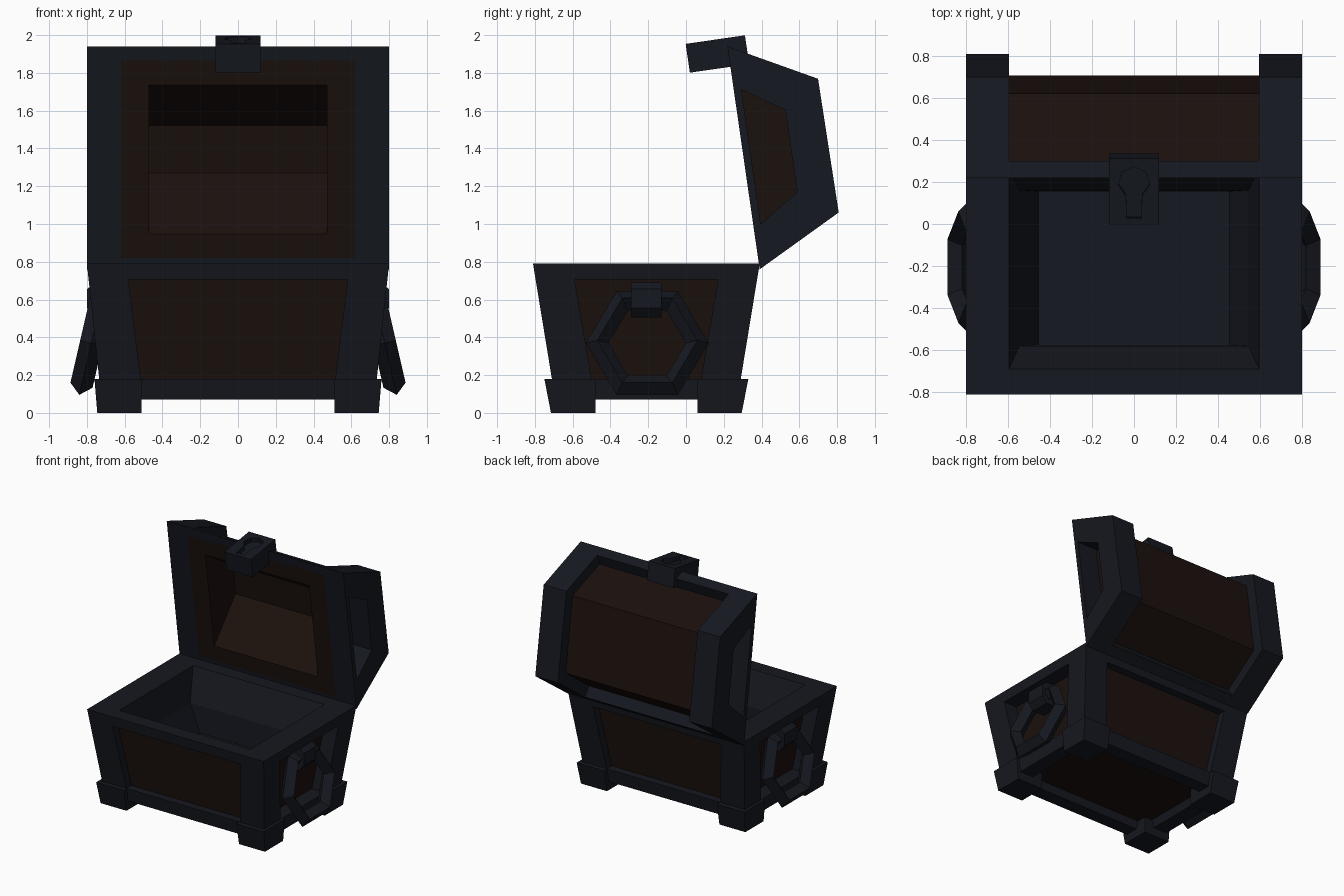
import bpy, bmesh, math
from mathutils import Vector, Matrix

if "Cube" in bpy.data.objects:
    bpy.data.objects.remove(bpy.data.objects["Cube"])


def material(name, rgb):
    m = bpy.data.materials.new(name)
    m.diffuse_color = (*rgb, 1)
    m.use_nodes = True
    m.node_tree.nodes["Principled BSDF"].inputs["Base Color"].default_value = m.diffuse_color
    return m


IRON = material("dark_iron", (0.0075, 0.009, 0.014))
WOOD = material("dark_wood", (0.011, 0.0055, 0.004))
YC = -0.21  # centre of the box in depth


def finish(bm, name):
    bmesh.ops.remove_doubles(bm, verts=bm.verts, dist=0.0005)
    bmesh.ops.recalc_face_normals(bm, faces=bm.faces)
    me = bpy.data.meshes.new(name)
    bm.to_mesh(me)
    bm.free()
    me.materials.append(IRON)
    me.materials.append(WOOD)
    ob = bpy.data.objects.new(name, me)
    bpy.context.collection.objects.link(ob)
    return ob


def chain(bm, rings, mats, start=None, end=None, skip=None):
    """Bridge equal point rings; start/end give cap materials, skip leaves a span open."""
    vs = [[bm.verts.new(p) for p in r] for r in rings]
    n = len(rings[0])
    for k in range(len(rings) - 1):
        if k == skip:
            continue
        for i in range(n):
            j = (i + 1) % n
            bm.faces.new((vs[k][i], vs[k][j], vs[k + 1][j], vs[k + 1][i])).material_index = mats[k]
    for ring, mat in ((vs[0], start), (vs[-1], end)):
        if mat is not None:
            bm.faces.new(ring).material_index = mat


def rect(hx, hy, z):
    return [(sx * hx, YC + sy * hy, z) for sx, sy in ((-1, -1), (1, -1), (1, 1), (-1, 1))]


# Tapered box: half width and half depth at a height
def hx(z): return 0.80 - 0.107 * (0.79 - z)
def hy(z): return 0.60 - 0.164 * (0.79 - z)


Z0, Z1 = 0.07, 0.79
bm = bmesh.new()
chain(bm, [rect(0.58, 0.35, 0.13), rect(0.60, 0.37, Z0), rect(hx(Z0), hy(Z0), Z0),
           rect(hx(Z1), hy(Z1), Z1), rect(0.595, 0.48, Z1), rect(0.545, 0.37, 0.54),
           rect(0.455, 0.365, 0.32)],
      [0] * 6, start=1, end=0, skip=2)


def side_quad(axis, s, a0, z0, a1, z1, d=0):
    pts = []
    for a, z in ((-a0, z0), (a0, z0), (a1, z1), (-a1, z1)):
        if axis == 'y':
            pts.append((a, YC + s * (hy(z) - d), z))
        else:
            pts.append((s * (hx(z) - d), YC + a, z))
    return pts


# Recessed wooden panels on the four walls
for axis, half, lo, hi, depth in (('y', hx, 0.515, 0.58, 0.065), ('x', hy, 0.29, 0.38, 0.12)):
    for s in (-1, 1):
        chain(bm, [side_quad(axis, s, half(Z0), Z0, half(Z1), Z1),
                   side_quad(axis, s, lo, 0.18, hi, 0.705),
                   side_quad(axis, s, lo, 0.18, hi, 0.705, depth)], [0, 0], end=1)
finish(bm, "chest_box")

# Corner feet
bm = bmesh.new()
for sx in (-1, 1):
    for sy in (-1, 1):
        def foot(ox, oy, z):
            return [(sx * x, YC + sy * y, z) for x, y in ((0.51, 0.27), (ox, 0.27), (ox, oy), (0.51, oy))]
        chain(bm, [foot(0.745, 0.505, 0), foot(0.76, 0.54, 0.18)], [0], 0, 0)
finish(bm, "corner_feet")


# Open lid, drawn in hinge coordinates: u along the opening, v outward
def lid(x, u, v):
    return (x, 0.39 - 0.143 * u + 0.99 * v, 0.76 + 0.99 * u + 0.143 * v)


W = 1.192
profile = [(0, 0), (0.238, 0.457), (W - 0.238, 0.45), (W, 0)]
panel = [(0.236, 0.04), (0.377, 0.255), (W - 0.377, 0.255), (W - 0.236, 0.04)]
bm = bmesh.new()
# end caps with deep recessed panels; the underside is left to the lining
for s in (-1, 1):
    rings = [[lid(s * x, u, v) for u, v in p] for x, p in
             ((0.595, profile), (0.80, profile), (0.80, panel), (0.62, panel))]
    chain(bm, rings[1:], [0, 0], end=1)
    a, b = [[bm.verts.new(p) for p in r] for r in rings[:2]]
    for i in range(3):
        bm.faces.new((a[i], a[i + 1], b[i + 1], b[i]))
    bm.faces.new(a)
# boarded middle set behind narrow rails
half = [(0, 0), (0.04, 0.075), (0.119, 0.033), (0.292, 0.362)]
mid = half + [(W - u, v) for u, v in reversed(half)]
a, b = [[bm.verts.new(lid(x, u, v)) for u, v in mid] for x in (-0.595, 0.595)]
for i in range(7):
    bm.faces.new((a[i], a[i + 1], b[i + 1], b[i])).material_index = int(2 <= i <= 4)


def lining(x, u0, u1, v):
    return [lid(-x, u0, v), lid(x, u0, v), lid(x, u1, v), lid(-x, u1, v)]


# underside frame and hollow
chain(bm, [lining(0.80, 0, W, 0), lining(0.62, 0.06, 1.118, 0),
           lining(0.47, 0.19, 0.987, 0), lining(0.47, 0.47, W - 0.47, 0.32)], [0, 1, 1], end=1)
finish(bm, "lid")

# Lock block with keyhole
bm = bmesh.new()
chain(bm, [lining(0.12, 1.083, 1.237, -0.217), lining(0.12, 1.083, 1.237, 0.10)], [0], 0, 0)
lock = finish(bm, "lock")
hole = [(-0.035, -0.187)]
for i in range(7):
    t = math.radians(240 - 50 * i)
    hole.append((0.075 * math.cos(t), -0.015 + 0.075 * math.sin(t)))
hole.append((0.035, -0.187))
bm = bmesh.new()
chain(bm, [[lid(x, u, v) for x, v in hole] for u in (1.20, 1.28)], [0], 0, 0)
cutter = finish(bm, "keyhole_cutter")
cutter.hide_render = True
mod = lock.modifiers.new("keyhole", 'BOOLEAN')
mod.operation = 'DIFFERENCE'
mod.solver = 'EXACT'
mod.object = cutter
bpy.context.view_layer.objects.active = lock
bpy.ops.object.modifier_apply(modifier=mod.name)
bpy.data.objects.remove(cutter)

# Hexagonal ring handles hanging from clips on both ends
clip = [(0.64, 0.69), (0.755, 0.69), (0.80, 0.655), (0.80, 0.555), (0.755, 0.505), (0.64, 0.505)]
for s, side in ((-1, "left"), (1, "right")):
    bm = bmesh.new()
    chain(bm, [[(s * x, YC + y, z) for x, z in clip] for y in (-0.08, 0.08)], [0], 0, 0)
    finish(bm, side + "_handle_clip")
    bm = bmesh.new()
    tilt = Matrix.Translation((0, YC + 0.005, 0.37)) @ Matrix.Rotation(math.radians(-13), 4, 'Y')
    rings = []
    for i in range(6):
        t = math.radians(60 * i)
        ring = []
        for r, d in ((0.325, 0), (0.265, 0.06), (0.205, 0), (0.265, -0.06)):
            p = tilt @ Vector((d, r * math.cos(t), r * math.sin(t)))
            ring.append((s * (p.x + 0.777), p.y, p.z))
        rings.append(ring)
    chain(bm, rings + rings[:1], [0] * 6)
    finish(bm, side + "_ring_handle")
